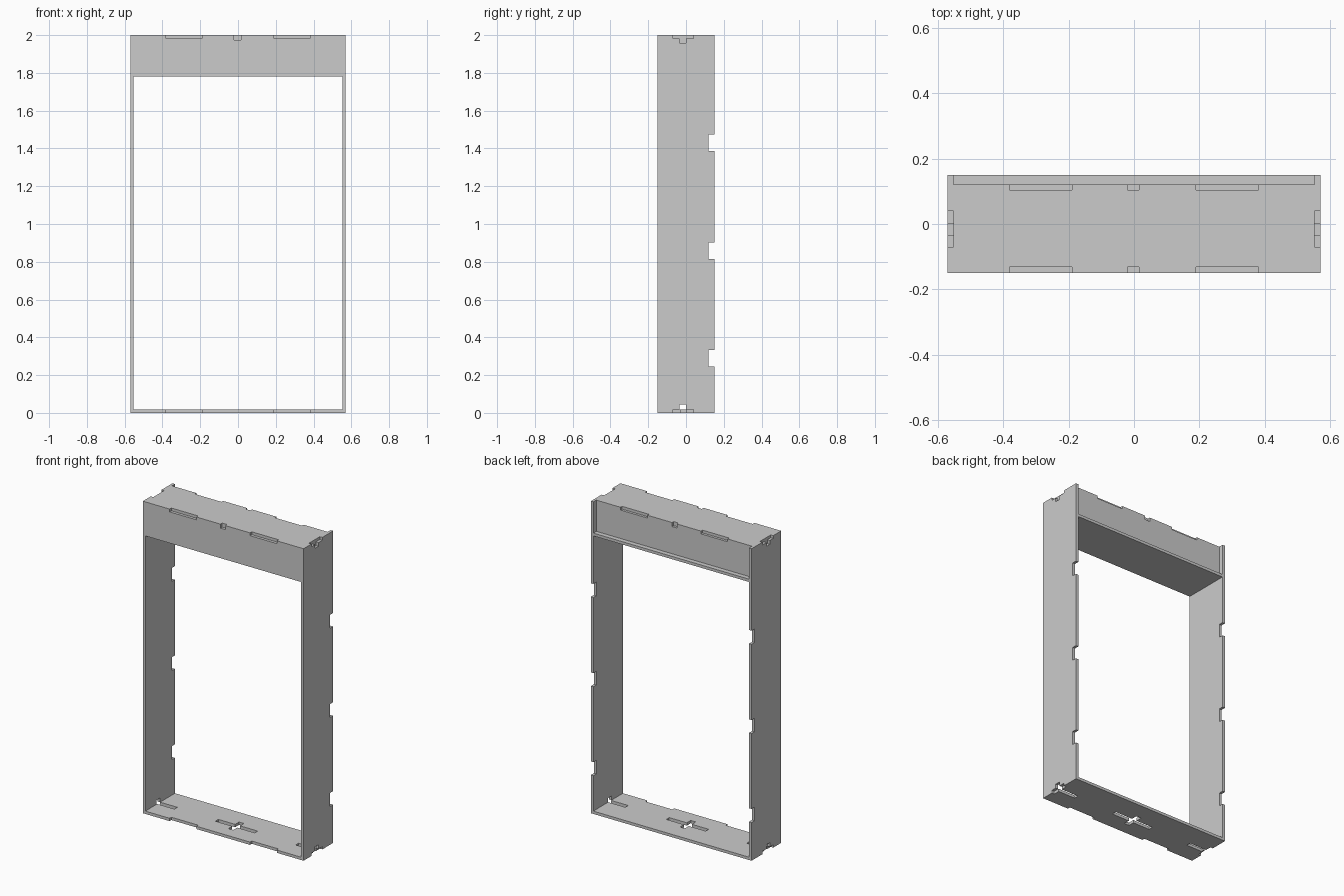
import bpy, bmesh
from mathutils import Matrix, Vector

if "Cube" in bpy.data.objects:
    bpy.data.objects.remove(bpy.data.objects["Cube"])

T = 0.018            # sheet thickness
HX, HY, H = 0.57, 0.15, 2.0
IX = HX - T          # inner face of the uprights


def boxes_object(name, boxes):
    """One mesh made of boxes given as (x0, x1, y0, y1, z0, z1)."""
    bm = bmesh.new()
    for x0, x1, y0, y1, z0, z1 in boxes:
        centre = Vector(((x0 + x1) / 2, (y0 + y1) / 2, (z0 + z1) / 2))
        size = (x1 - x0, y1 - y0, z1 - z0, 1)
        bmesh.ops.create_cube(bm, size=1, matrix=Matrix.Translation(centre) @ Matrix.Diagonal(size))
    mesh = bpy.data.meshes.new(name)
    bm.to_mesh(mesh)
    bm.free()
    obj = bpy.data.objects.new(name, mesh)
    bpy.context.collection.objects.link(obj)
    return obj


def cut_panel(name, box, cuts):
    """A box with box-shaped notches removed."""
    panel = boxes_object(name, [box])
    cutter = boxes_object(name + "_cutter", cuts)
    cutter.hide_render = True
    cutter.hide_set(True)
    mod = panel.modifiers.new("notches", 'BOOLEAN')
    mod.object = cutter
    mod.operation = 'DIFFERENCE'
    mod.solver = 'EXACT'
    mod.use_self = True
    bpy.context.view_layer.objects.active = panel
    bpy.ops.object.modifier_apply(modifier=mod.name)
    bpy.data.objects.remove(cutter, do_unlink=True)
    return panel


E = 0.01             # cutter overshoot

# Uprights: three notches in the back edge, T notches at both ends
for side, s in (("left", -1), ("right", 1)):
    xa, xb = sorted((s * IX, s * HX))
    ca, cb = xa - E, xb + E
    cuts = [(ca, cb, 0.12, HY + E, z, z + 0.087) for z in (0.245, 0.815, 1.387)]
    cuts += [(ca, cb, -0.07, 0.04, -E, T), (ca, cb, -0.035, 0.0, -E, 0.045),
             (ca, cb, -0.07, 0.04, H - T, H + E), (ca, cb, -0.035, 0.0, 1.958, H + E)]
    cut_panel(side + "_upright", (xa, xb, -HY, HY, 0, H), cuts)

# Header box: tab notches along the top front and top back edges
cuts = []
for y0, y1 in ((-HY - E, -HY + T), (0.12 - 0.016, 0.12 + E)):
    cuts += [(-0.38, -0.19, y0, y1, H - T, H + E), (0.19, 0.38, y0, y1, H - T, H + E),
             (-0.02, 0.015, y0, y1, 1.974, H + E)]
cut_panel("header_box", (-IX, IX, -HY, 0.12, 1.79, H), cuts)

# Shelf under the header, reaching the full depth
boxes_object("header_shelf", [(-IX, IX, -HY, HY, 1.782, 1.80)])

# Floor: front edge notches, central cross slot, half slots at the ends
cuts = [(-0.38, -0.19, -HY - E, -HY + T, -E, T + E), (0.19, 0.38, -HY - E, -HY + T, -E, T + E),
        (-0.14, 0.14, -0.03, 0.0, -E, T + E), (-0.02, 0.015, -0.07, 0.04, -E, T + E),
        (-IX - E, -0.43, -0.03, 0.0, -E, T + E), (0.43, IX + E, -0.03, 0.0, -E, T + E)]
cut_panel("floor_panel", (-IX, IX, -HY, HY, 0, T), cuts)
